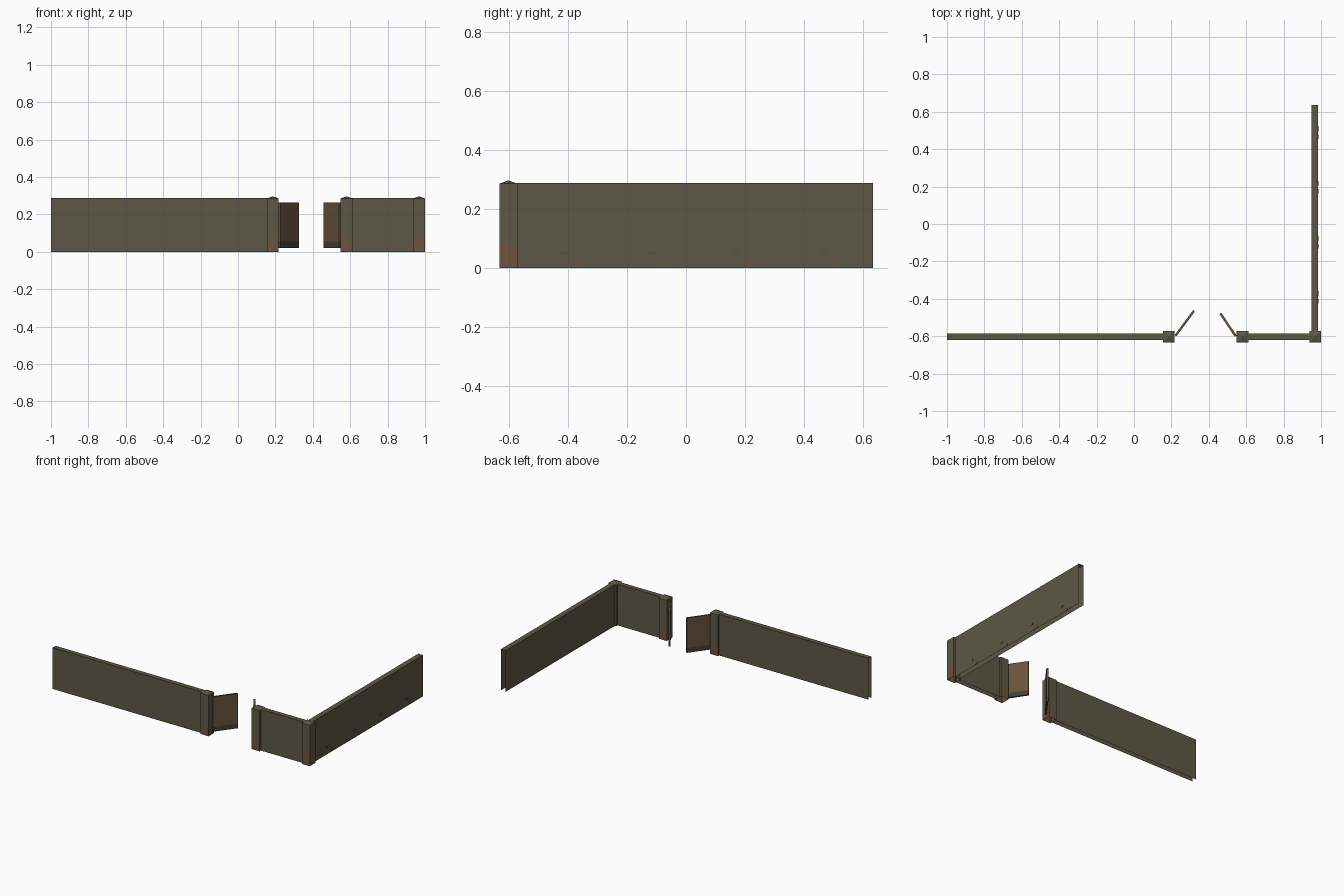
import bpy, bmesh, math
from mathutils import Vector, Matrix

if "Cube" in bpy.data.objects:
    bpy.data.objects.remove(bpy.data.objects["Cube"])


def material(name, rgb):
    m = bpy.data.materials.new(name)
    m.diffuse_color = (*rgb, 1)
    m.use_nodes = True
    m.node_tree.nodes["Principled BSDF"].inputs["Base Color"].default_value = m.diffuse_color
    return m


OLIVE = material("olive metal", (0.107, 0.098, 0.061))
RUST = material("rust brown", (0.145, 0.087, 0.048))
GATE = material("gate brown", (0.137, 0.087, 0.048))
GRIME = material("gate grime", (0.060, 0.050, 0.038))
STAIN = material("faint stain", (0.115, 0.085, 0.048))


def finish(name, bm, mats):
    me = bpy.data.meshes.new(name)
    bm.to_mesh(me)
    bm.free()
    for m in mats:
        me.materials.append(m)
    ob = bpy.data.objects.new(name, me)
    bpy.context.collection.objects.link(ob)
    return ob


def box(lo, hi):
    bm = bmesh.new()
    lo, hi = Vector(lo), Vector(hi)
    bmesh.ops.create_cube(bm, size=1)
    for v in bm.verts:
        v.co = Vector([(lo[i] + hi[i]) / 2 + v.co[i] * (hi[i] - lo[i]) for i in range(3)])
    bm.normal_update()
    return bm


def band(bm, z, low_index):
    """Cut all faces at height z and colour everything below it."""
    bmesh.ops.bisect_plane(bm, geom=bm.verts[:] + bm.edges[:] + bm.faces[:],
                           plane_co=(0, 0, z), plane_no=(0, 0, 1))
    for f in bm.faces:
        if f.calc_center_median().z < z:
            f.material_index = low_index


# Walls: folded sheets, open along the bottom and at both ends
def wall(name, lo, hi, axis):
    bm = box((*lo, 0), (*hi, 0.288))
    gone = [f for f in bm.faces if f.normal.z < -0.5 or abs(f.normal[axis]) > 0.5]
    bmesh.ops.delete(bm, geom=gone, context='FACES')
    finish(name, bm, [OLIVE])


wall("front_wall_long", (-1, -0.619), (0.16, -0.585), 0)
wall("front_wall_short", (0.605, -0.619), (0.945, -0.585), 0)
wall("side_wall", (0.948, -0.575), (0.985, 0.636), 1)


# Posts: low pyramid cap, rusty foot
def post(name, x):
    r, y = 0.031, -0.603
    bm = box((x - r, y - r, 0), (x + r, y + r, 0.286))
    bmesh.ops.delete(bm, geom=[f for f in bm.faces if f.normal.z < -0.5], context='FACES')
    top = [f for f in bm.faces if f.normal.z > 0.5]
    peak = bmesh.ops.poke(bm, faces=top)["verts"][0]
    peak.co.z = 0.297
    band(bm, 0.082, 1)
    finish(name, bm, [OLIVE, RUST])


post("gate_post_left", 0.186)
post("gate_post_right", 0.580)
post("corner_post", 0.968)


# Gate leaves standing ajar, grimy along the lower edge
def leaf(name, hinge, tip):
    d = Vector(tip) - Vector(hinge)
    bm = box((0, -0.006, 0.022), (d.length, 0.006, 0.265))
    band(bm, 0.055, 1)
    turn = Matrix.Rotation(math.atan2(d.y, d.x), 4, 'Z')
    bm.transform(Matrix.Translation((*hinge, 0)) @ turn)
    finish(name, bm, [GATE, GRIME])


leaf("gate_leaf_left", (0.222, -0.597), (0.321, -0.464))
leaf("gate_leaf_right", (0.544, -0.600), (0.462, -0.478))

# Small stains repeating along the outside of the side wall
for i in range(4):
    y = -0.37 + 0.293 * i
    finish("wall_rust_spot", box((0.984, y - 0.014, 0.002), (0.9865, y + 0.014, 0.016)), [RUST])
    finish("wall_faint_spot", box((0.984, y - 0.054, 0.044), (0.9865, y - 0.03, 0.056)), [STAIN])
